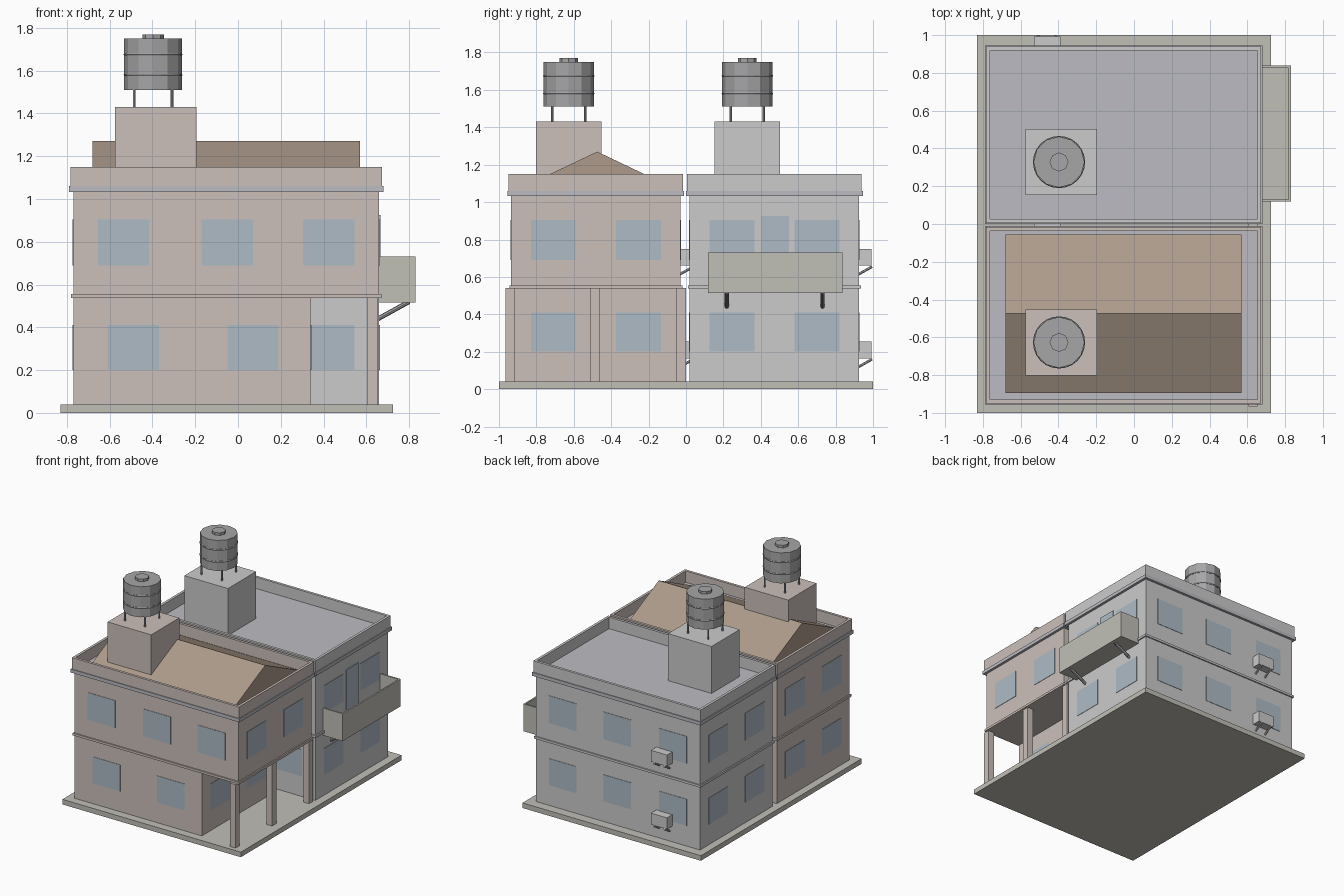
import bpy, bmesh
from mathutils import Vector

if "Cube" in bpy.data.objects:
    bpy.data.objects.remove(bpy.data.objects["Cube"])


def mat(name, r, g, b):
    m = bpy.data.materials.new(name)
    m.diffuse_color = (r, g, b, 1)
    m.use_nodes = True
    m.node_tree.nodes["Principled BSDF"].inputs["Base Color"].default_value = m.diffuse_color
    return m


BEIGE = mat("beige_wall", 0.60, 0.53, 0.49)
SLAB = mat("slab", 0.53, 0.52, 0.47)
BROWN = mat("roof_brown", 0.42, 0.33, 0.26)
GLASS = mat("glass", 0.42, 0.50, 0.56)
DECK = mat("deck", 0.50, 0.50, 0.54)
STEEL = mat("steel", 0.38, 0.38, 0.39)


def finish(o, name, m):
    o.name = name
    if m:
        o.data.materials.append(m)
    return o


def box(name, x0, x1, y0, y1, z0, z1, m=None):
    me = bpy.data.meshes.new(name)
    bm = bmesh.new()
    bmesh.ops.create_cube(bm, size=1)
    for v in bm.verts:
        v.co = (x0 if v.co.x < 0 else x1, y0 if v.co.y < 0 else y1, z0 if v.co.z < 0 else z1)
    bm.to_mesh(me)
    bm.free()
    o = bpy.data.objects.new(name, me)
    bpy.context.collection.objects.link(o)
    return finish(o, name, m)


def rod(name, a, b, r, n=8, m=None):
    a, b = Vector(a), Vector(b)
    d = b - a
    bpy.ops.mesh.primitive_cylinder_add(vertices=n, radius=r, depth=d.length, location=(a + b) / 2)
    o = bpy.context.object
    o.rotation_euler = d.to_track_quat('Z', 'Y').to_euler() if abs(d.x) + abs(d.y) > 1e-6 else (0, 0, 0)
    return finish(o, name, m)


E = 0.003           # glass stands just proud of the wall
X0, X1 = -0.77, 0.66
FLOORS = ((0.20, 0.41), (0.69, 0.905))
THREE = (-0.535, -0.05, 0.425)
W = 0.12            # half window width


def window_y(y, x, z, side):
    box("window", x - W, x + W, min(y, y + side * E), max(y, y + side * E), *z, GLASS)


def window_x(x, y, z, side):
    box("window", min(x, x + side * E), max(x, x + side * E), y - W, y + W, *z, GLASS)


def house(tag, y0, y1, wall, porch):
    # Storeys, floor ledge, cornice and roof deck
    gx = 0.34 if porch else X1
    box(tag + "_ground_floor", X0, gx, y0, y1, 0.04, 0.54, wall)
    box(tag + "_upper_floor", X0, X1, y0, y1, 0.54, 1.04, wall)
    box(tag + "_floor_ledge", X0 - .01, X1 + .01, y0 - .01, y1 + .01, 0.537, 0.555, wall)
    box(tag + "_cornice", X0 - .02, X1 + .02, y0 - .02, y1 + .02, 1.033, 1.06, DECK)
    # Parapet from four walls
    px0, px1, py0, py1, t = X0 - .013, X1 + .013, y0 - .014, y1 + .014, 0.02
    for a in ((px0, px1, py0, py0 + t), (px0, px1, py1 - t, py1),
              (px0, px0 + t, py0 + t, py1 - t), (px1 - t, px1, py0 + t, py1 - t)):
        box(tag + "_parapet", *a, 1.06, 1.15, wall)
    # Windows on every side
    for i, z in enumerate(FLOORS):
        for x in ((-0.49, 0.07) if porch and i == 0 else THREE):
            window_y(y0, x, z, -1)
            window_y(y1, x, z, 1)
        for y in (y0 + 0.225, y1 - 0.225):
            window_x(X0, y, z, -1)
            window_x(gx if i == 0 else X1, y, z, 1)
    # Air conditioners on the back wall
    for z in (0.165, 0.66):
        box("air_conditioner", -0.53, -0.39, y1, y1 + 0.068, z, z + 0.09)
        for x in (-0.505, -0.415):
            rod("air_conditioner_bracket", (x, y1 - .01, z - .05), (x, y1 + .07, z - .005), 0.007)
    # Stair head with water tank
    cx, cy = -0.397, y0 + 0.308
    box(tag + "_tank_base", -0.575, -0.195, cy - .175, cy + .175, 1.05, 1.43, wall)
    for sx in (-1, 1):
        for sy in (-1, 1):
            x, y = cx + sx * .088, cy + sy * .088
            rod("tank_leg", (x, y, 1.43), (x, y, 1.515), 0.007, 8, STEEL)
    rod("water_tank", (cx, cy, 1.51), (cx, cy, 1.75), 0.135, 12, STEEL)
    rod("tank_lid", (cx, cy, 1.75), (cx, cy, 1.77), 0.05, 8, STEEL)
    for z in (1.58, 1.675):
        bpy.ops.mesh.primitive_torus_add(location=(cx, cy, z), major_radius=0.132, minor_radius=0.006,
                                         major_segments=24, minor_segments=6)
        finish(bpy.context.object, "tank_band", STEEL)


box("base_slab", -0.83, 0.725, -1, 1, 0, 0.04, SLAB)
house("front_house", -0.935, -0.03, BEIGE, True)
house("back_house", 0.02, 0.925, None, False)

# Porch columns
for y in (-0.94, -0.485, -0.025):
    box("porch_column", 0.605, 0.655, y - .026, y + .026, 0.04, 0.54, BEIGE)

# Gable roof behind the front house parapet
bm = bmesh.new()
prof = ((-0.895, 1.06), (-0.895, 1.07), (-0.475, 1.27), (-0.055, 1.07), (-0.055, 1.06))
face = bm.faces.new([bm.verts.new((-0.68, y, z)) for y, z in prof])
ext = bmesh.ops.extrude_face_region(bm, geom=[face])
bmesh.ops.translate(bm, vec=(1.25, 0, 0), verts=[v for v in ext["geom"] if isinstance(v, bmesh.types.BMVert)])
bmesh.ops.recalc_face_normals(bm, faces=bm.faces)
me = bpy.data.meshes.new("gable_roof")
bm.to_mesh(me)
bm.free()
roof = bpy.data.objects.new("gable_roof", me)
bpy.context.collection.objects.link(roof)
finish(roof, "gable_roof", BROWN)

# Balcony: floor, rails, door and struts
BX, BY0, BY1 = 0.83, 0.118, 0.838
box("balcony_floor", X1, BX, BY0, BY1, 0.515, 0.54, SLAB)
box("balcony_front", BX - .012, BX, BY0, BY1, 0.54, 0.73, SLAB)
for y in (BY0, BY1 - .012):
    box("balcony_side", X1, BX - .012, y, y + .012, 0.54, 0.73, SLAB)
box("balcony_door", X1, X1 + .007, 0.40, 0.55, 0.54, 0.925, GLASS)
for y in (0.218, 0.73):
    rod("balcony_strut", (0.655, y, 0.44), (0.80, y, 0.52), 0.011, 8, STEEL)
